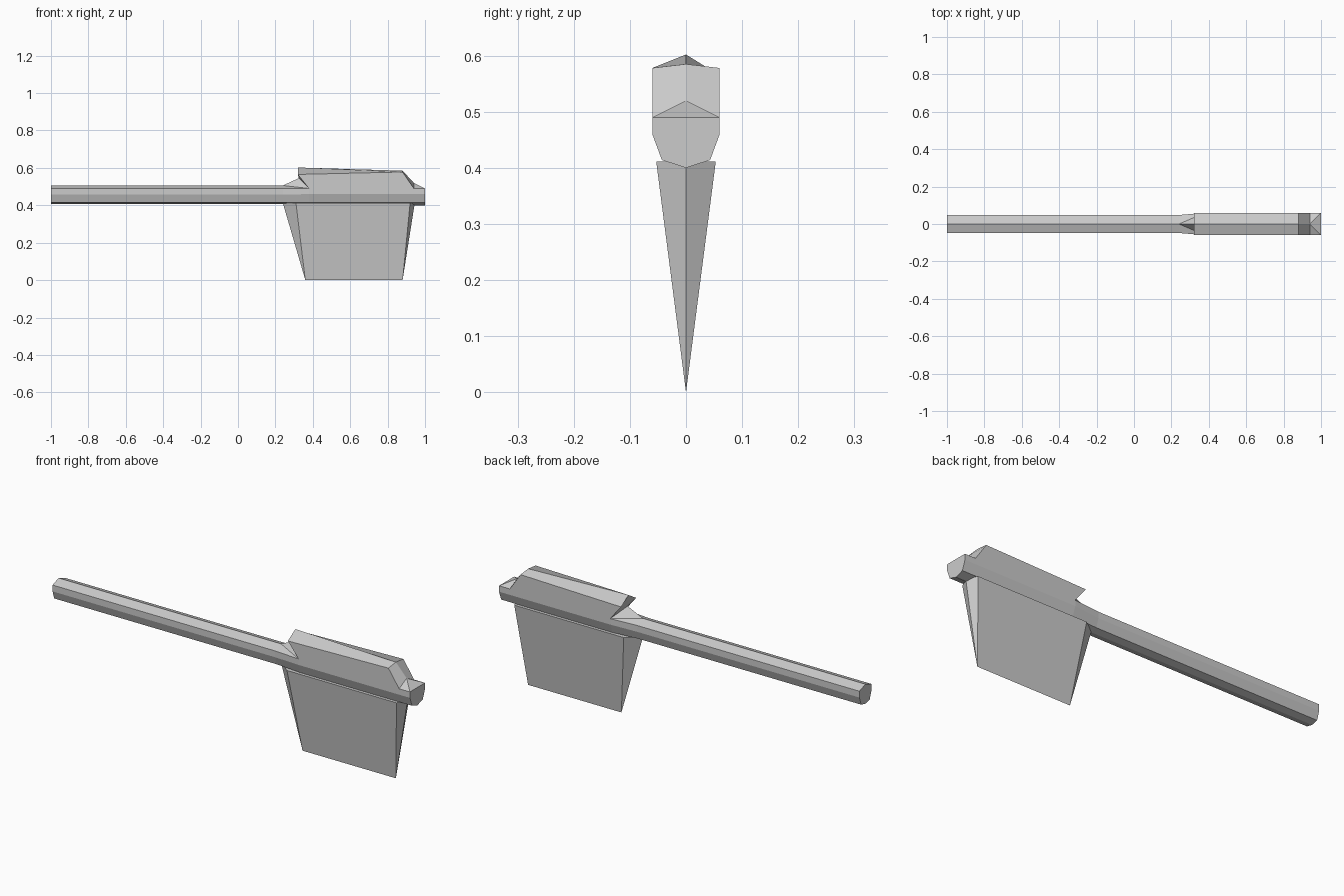
import bpy, bmesh

if "Cube" in bpy.data.objects:
    bpy.data.objects.remove(bpy.data.objects["Cube"])

grey = bpy.data.materials.new("plain_grey")
grey.use_nodes = True
COLOUR = (0.6, 0.6, 0.6, 1)
grey.diffuse_color = COLOUR
grey.node_tree.nodes["Principled BSDF"].inputs["Base Color"].default_value = COLOUR


def finish(name, bm):
    bmesh.ops.recalc_face_normals(bm, faces=bm.faces)
    mesh = bpy.data.meshes.new(name)
    bm.to_mesh(mesh)
    bm.free()
    mesh.materials.append(grey)
    obj = bpy.data.objects.new(name, mesh)
    bpy.context.collection.objects.link(obj)
    return obj


def ring(bm, x, ridge, shoulder, side, keel, bottom, apex_x=None):
    """Eight-sided section from (half width, height) pairs, ridge first."""
    right = [shoulder, side, keel]
    pts = [(0, ridge)] + right + [(0, bottom)] + [(-y, z) for y, z in reversed(right)]
    verts = [bm.verts.new((x, y, z)) for y, z in pts]
    if apex_x is not None:
        verts[0].co.x = apex_x
    return verts


# Handle and head in one lofted body
bm = bmesh.new()
thin = (0.506, (0.048, 0.489), (0.048, 0.457), (0.034, 0.416), 0.408)
butt = ring(bm, -1, *thin)
neck = ring(bm, 0.24, *thin)
wide = ((0.06, 0.49), (0.06, 0.46), (0.043, 0.414), 0.40)
rear = ring(bm, 0.38, 0.545, *wide, apex_x=0.325)
front = ring(bm, 0.94, 0.52, *wide)
tip = ring(bm, 1, 0.49, *wide)
for a, b in ((butt, neck), (neck, rear), (rear, front), (front, tip)):
    for i in range(8):
        j = (i + 1) % 8
        if a is rear and i in (0, 7):
            continue  # raised crown takes the place of these faces
        if a in (neck, front) and i in (0, 7):
            # sloped upper faces split into triangles
            s = 1 if i == 0 else 7
            bm.faces.new((a[0], a[s], b[s]))
            bm.faces.new((a[0], b[s], b[0]))
        else:
            bm.faces.new((a[i], a[j], b[j], b[i]))
bm.faces.new(butt)
bm.faces.new(tip)


# Raised crown with undercut back and sloped front
def crown_row(x, ridge, shoulder):
    return [bm.verts.new((x, y, z)) for y, z in ((0.06, shoulder), (0, ridge), (-0.06, shoulder))]


rows = [[rear[1], rear[0], rear[7]], crown_row(0.32, 0.602, 0.565),
        crown_row(0.88, 0.585, 0.578), [front[1], front[0], front[7]]]
for a, b in zip(rows, rows[1:]):
    for i in (0, 1):
        bm.faces.new((a[i], a[i + 1], b[i + 1], b[i]))
for i in (0, 2):
    bm.faces.new([r[i] for r in rows])
finish("handle_and_head", bm)

# Tapering blade: six-sided top narrowing to a straight cutting edge
bm = bmesh.new()
plan = [(0.24, 0), (0.31, 0.053), (0.92, 0.053), (0.945, 0), (0.92, -0.053), (0.31, -0.053)]
top = [bm.verts.new((x, y, 0.411)) for x, y in plan]
heel, toe = (bm.verts.new((x, 0, 0)) for x in (0.36, 0.88))
bm.faces.new(top)
for i, j in ((0, 1), (5, 0)):
    bm.faces.new((top[i], top[j], heel))
for i, j in ((2, 3), (3, 4)):
    bm.faces.new((top[i], top[j], toe))
for i, j in ((1, 2), (4, 5)):
    ends = (toe, heel) if i == 1 else (heel, toe)
    bm.faces.new((top[i], top[j], *ends))
finish("blade", bm)
